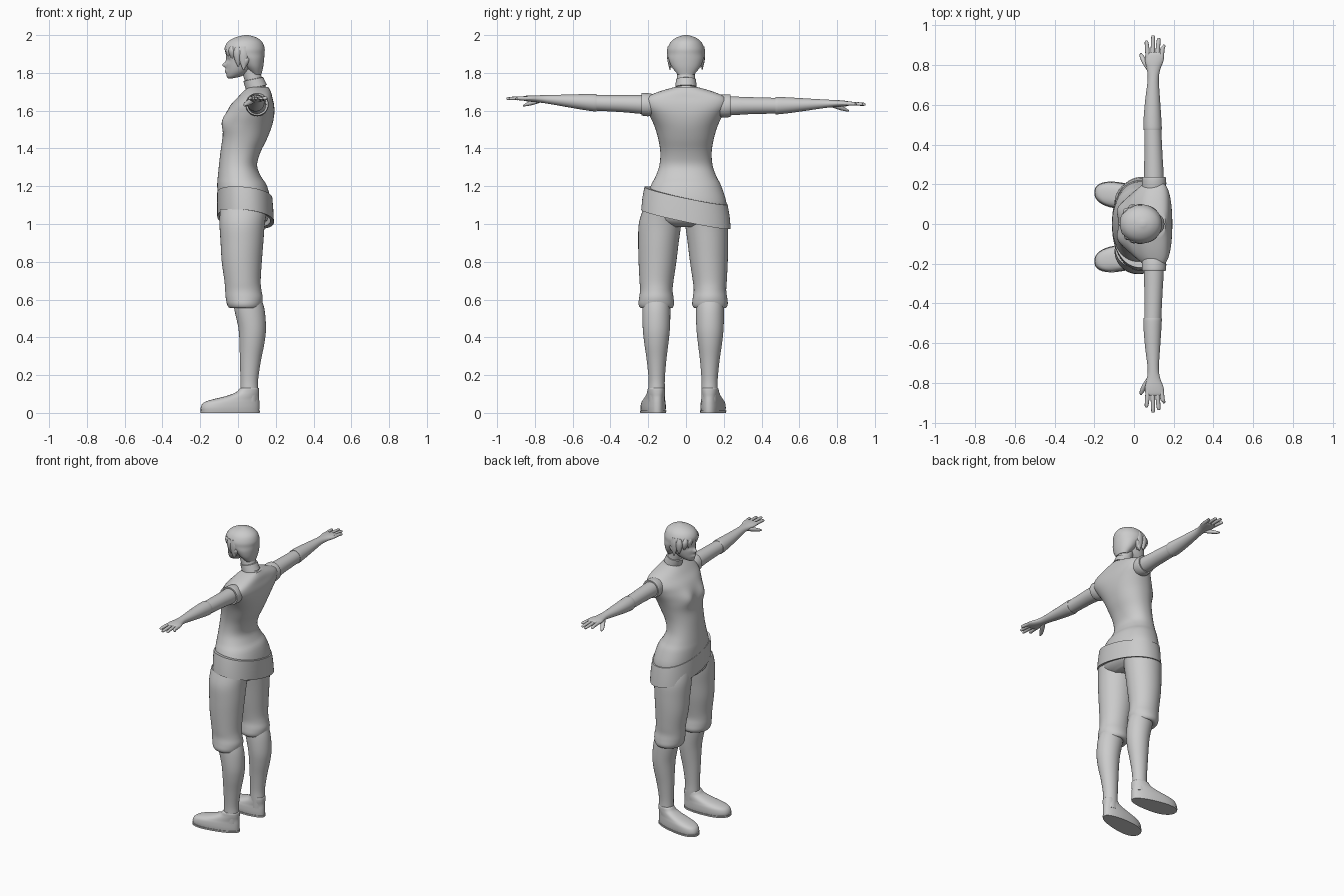
import bpy, bmesh, math
from math import exp, cos, sin, pi

mat = bpy.data.materials.new("plain_grey")
mat.diffuse_color = (0.6, 0.6, 0.6, 1)


def spline(st, sub):
    """Catmull-Rom resampling of station tuples."""
    if sub == 1:
        return st
    out = []
    for i in range(len(st) - 1):
        a, b, c, d = st[max(i - 1, 0)], st[i], st[i + 1], st[min(i + 2, len(st) - 1)]
        for k in range(sub):
            t = k / sub
            out.append(tuple(0.5 * (2 * q + (r - p) * t + (2 * p - 5 * q + 4 * r - s) * t * t
                                    + (3 * q - p - 3 * r + s) * t ** 3)
                             for p, q, r, s in zip(a, b, c, d)))
    return out + [st[-1]]


def loft(name, st, axis="z", sub=4, segs=32, power=2.0, fn=None, caps=True):
    """Skin oval rings; a station is (position, centre u, centre v, radius u, radius v)."""
    bm = bmesh.new()
    rings = []
    for p, cu, cv, ru, rv in spline(st, sub):
        ring = []
        for i in range(segs):
            a = 2 * pi * i / segs
            c, s = cos(a), sin(a)
            u = cu + ru * math.copysign(abs(c) ** (2 / power), c)
            v = cv + rv * math.copysign(abs(s) ** (2 / power), s)
            co = (u, v, p) if axis == "z" else (u, p, v)
            ring.append(bm.verts.new(fn(*co) if fn else co))
        rings.append(ring)
    for r0, r1 in zip(rings, rings[1:]):
        for i in range(segs):
            j = (i + 1) % segs
            bm.faces.new((r0[i], r0[j], r1[j], r1[i]))
    if caps:
        bm.faces.new(rings[0])
        bm.faces.new(rings[-1])
    bmesh.ops.recalc_face_normals(bm, faces=bm.faces)
    me = bpy.data.meshes.new(name)
    bm.to_mesh(me)
    bm.free()
    me.materials.append(mat)
    ob = bpy.data.objects.new(name, me)
    bpy.context.collection.objects.link(ob)
    return ob


def bump(a, b, wa, wb):
    return exp(-(a / wa) ** 2 - (b / wb) ** 2)


# torso with bust and swept-back shoulders
def torso_shape(x, y, z):
    back = 0.03 * (y / 0.22) ** 2 * min(1, max(0, (z - 1.5) / 0.1))
    front = 0.022 * bump(abs(y) - 0.075, z - 1.54, 0.045, 0.05) if x < 0.03 else 0
    return x + back - front, y, z


loft("torso", [
    (0.985, 0.03, -0.01, 0.08, 0.10), (1.02, 0.03, -0.005, 0.125, 0.19),
    (1.10, 0.035, 0, 0.14, 0.215), (1.20, 0.022, 0, 0.132, 0.187),
    (1.25, 0.008, 0, 0.115, 0.162), (1.31, 0, 0, 0.101, 0.141),
    (1.38, 0.013, 0, 0.106, 0.136), (1.45, 0.035, 0, 0.118, 0.147),
    (1.52, 0.052, 0, 0.128, 0.168), (1.58, 0.064, 0, 0.128, 0.196),
    (1.63, 0.076, 0, 0.115, 0.220), (1.67, 0.09, 0, 0.092, 0.208),
    (1.70, 0.10, 0, 0.074, 0.145), (1.725, 0.108, 0, 0.052, 0.06)],
    segs=64, power=2.2, fn=torso_shape)

# slanted hip belt
loft("belt", [
    (1.03, 0.035, 0, 0.135, 0.21), (1.025, 0.040, 0, 0.150, 0.237),
    (1.09, 0.038, 0, 0.149, 0.231), (1.15, 0.036, 0, 0.146, 0.220),
    (1.15, 0.036, 0, 0.125, 0.18)],
    sub=1, segs=64, power=2.2, caps=False,
    fn=lambda x, y, z: (x, y, z - 0.21 * y - 0.1 * (x - 0.04)))

# neck and collar band, leaning forward
loft("neck", [(1.67, 0.115, 0, 0.055, 0.062), (1.72, 0.100, 0, 0.050, 0.052),
              (1.77, 0.080, 0, 0.048, 0.048), (1.84, 0.060, 0, 0.048, 0.048)])
loft("collar", [(1.722, 0.097, 0, 0.048, 0.048), (1.724, 0.097, 0, 0.056, 0.056),
                (1.768, 0.081, 0, 0.053, 0.053), (1.770, 0.081, 0, 0.046, 0.046)],
     sub=1, fn=lambda x, y, z: (x, y, z + 0.2 * (x - 0.09)))


# head with nose, lips and eye sockets
def face_shape(x, y, z):
    if x < 0.01:
        x -= 0.020 * bump(y, z - 1.842, 0.011, 0.014)
        x -= 0.008 * bump(y, z - 1.808, 0.02, 0.009)
        x += 0.008 * bump(abs(y) - 0.033, z - 1.868, 0.017, 0.013)
    return x, y, z


loft("head", [
    (1.771, -0.040, 0, 0.012, 0.014), (1.783, -0.020, 0, 0.040, 0.034),
    (1.81, 0.002, 0, 0.064, 0.056), (1.85, 0.020, 0, 0.083, 0.073),
    (1.90, 0.032, 0, 0.094, 0.082), (1.95, 0.036, 0, 0.082, 0.074),
    (1.985, 0.04, 0, 0.04, 0.04)], sub=7, segs=72, fn=face_shape)

# short hair cap
loft("hair", [
    (1.792, 0.098, 0, 0.026, 0.044), (1.83, 0.083, 0, 0.050, 0.074),
    (1.87, 0.066, 0, 0.072, 0.091), (1.90, 0.042, 0, 0.098, 0.097),
    (1.93, 0.035, 0, 0.106, 0.097), (1.965, 0.037, 0, 0.090, 0.080),
    (1.988, 0.041, 0, 0.055, 0.049), (2.0, 0.045, 0, 0.010, 0.010)], segs=48)

# fringe locks around the forehead and temples
for i, (deg, low) in enumerate([(-88, 1.815), (-68, 1.835), (-46, 1.868), (-24, 1.872), (-3, 1.878),
                                (18, 1.872), (40, 1.862), (64, 1.835), (88, 1.815)]):
    a = math.radians(deg)
    dx, dy = -cos(a), sin(a)
    st = []
    for t, w in ((0, 0.012), (0.3, 0.024), (0.65, 0.020), (1, 0.003)):
        r = 0.091 - 0.006 * t
        st.append((1.94 + (low - 1.94) * t, 0.033 + dx * r, dy * r + 0.012 * t * cos(a),
                   w * (0.5 + 0.5 * abs(dy)), w * (0.5 + 0.5 * abs(dx))))
    loft(f"fringe_lock_{i}", st, segs=12)

for side, s in (("left", 1), ("right", -1)):
    # ear
    loft(f"{side}_ear", [(1.828, 0.035, s * 0.074, 0.006, 0.005), (1.85, 0.040, s * 0.084, 0.013, 0.010),
                         (1.872, 0.045, s * 0.088, 0.015, 0.011), (1.885, 0.045, s * 0.086, 0.006, 0.005)],
         segs=16)

    # arms: stations run outward along y
    def arm(part, st, **kw):
        loft(f"{side}_{part}", st, axis="y",
             fn=lambda x, y, z: (x, s * y, z - 0.016 * s * y), **kw)

    arm("cap_sleeve", [(0.13, 0.100, 1.630, 0.055, 0.045), (0.19, 0.101, 1.628, 0.061, 0.060),
                       (0.232, 0.101, 1.630, 0.060, 0.060), (0.235, 0.101, 1.630, 0.052, 0.052)])
    arm("upper_arm", [(0.16, 0.10, 1.63, 0.045, 0.048), (0.23, 0.10, 1.629, 0.050, 0.050),
                      (0.34, 0.098, 1.632, 0.046, 0.045), (0.50, 0.094, 1.634, 0.042, 0.041)])
    arm("forearm_glove", [(0.476, 0.094, 1.634, 0.040, 0.040), (0.478, 0.094, 1.634, 0.046, 0.046),
                          (0.54, 0.093, 1.637, 0.044, 0.042), (0.63, 0.094, 1.642, 0.037, 0.033),
                          (0.73, 0.097, 1.648, 0.028, 0.023), (0.78, 0.099, 1.650, 0.034, 0.019),
                          (0.82, 0.102, 1.651, 0.046, 0.017), (0.855, 0.105, 1.651, 0.047, 0.013),
                          (0.866, 0.105, 1.651, 0.036, 0.007)])
    # fingers and thumb
    for name, x0, x1, tip in (("index", 0.070, 0.063, 0.925), ("middle", 0.094, 0.096, 0.950),
                              ("ring", 0.117, 0.124, 0.938), ("little", 0.138, 0.150, 0.903)):
        m = 0.5 * (x0 + x1)
        arm(f"{name}_finger", [(0.835, x0, 1.651, 0.012, 0.011), (0.885, m, 1.651, 0.011, 0.010),
                               (tip - 0.008, x1, 1.649, 0.009, 0.008), (tip, x1, 1.648, 0.003, 0.003)],
            segs=12)
    arm("thumb", [(0.765, 0.085, 1.645, 0.014, 0.012), (0.805, 0.062, 1.633, 0.017, 0.014),
                  (0.84, 0.042, 1.621, 0.013, 0.010), (0.862, 0.034, 1.613, 0.004, 0.004)], segs=12)

    # legs: stance sits slightly off centre
    def leg(part, st, **kw):
        loft(f"{side}_{part}", st, fn=lambda x, y, z: (x, s * y - 0.015, z), **kw)

    leg("trouser_leg", [
        (1.08, 0.03, 0.112, 0.125, 0.100), (1.00, 0.022, 0.123, 0.120, 0.112),
        (0.90, 0.021, 0.131, 0.113, 0.107), (0.80, 0.020, 0.136, 0.106, 0.100),
        (0.70, 0.024, 0.141, 0.096, 0.090), (0.65, 0.028, 0.142, 0.096, 0.086),
        (0.61, 0.033, 0.142, 0.098, 0.091), (0.575, 0.034, 0.142, 0.092, 0.094),
        (0.555, 0.037, 0.142, 0.080, 0.082), (0.56, 0.045, 0.142, 0.06, 0.06)], segs=40)
    leg("shin", [
        (0.62, 0.045, 0.142, 0.072, 0.070), (0.55, 0.060, 0.142, 0.080, 0.074),
        (0.45, 0.075, 0.142, 0.073, 0.072), (0.37, 0.074, 0.142, 0.066, 0.064),
        (0.28, 0.066, 0.141, 0.056, 0.052), (0.18, 0.060, 0.140, 0.047, 0.043),
        (0.12, 0.060, 0.140, 0.047, 0.043), (0.06, 0.060, 0.140, 0.045, 0.042)])

    # shoes: toes turn outward, forefoot wider than heel
    def foot_shape(x, y, z):
        t = (0.1 - x) / 0.3
        w = 0.78 + 0.35 * t
        return x, s * (0.138 + 0.035 * t + y * w) - 0.015, z

    loft(f"{side}_shoe", [
        (0.008, -0.042, 0, 0.154, 0.064), (0.03, -0.042, 0, 0.155, 0.066),
        (0.055, -0.034, 0, 0.147, 0.064), (0.072, -0.010, 0, 0.122, 0.060),
        (0.088, 0.022, 0, 0.089, 0.057), (0.108, 0.050, 0, 0.062, 0.054),
        (0.130, 0.060, 0, 0.051, 0.051), (0.132, 0.060, 0, 0.040, 0.040)],
        segs=40, power=2.3, fn=foot_shape)
    loft(f"{side}_sole", [(0.0, -0.042, 0, 0.157, 0.067), (0.012, -0.042, 0, 0.158, 0.069)],
         sub=1, segs=40, power=2.3, fn=foot_shape)

# smooth shading with crisp edges
for ob in bpy.context.scene.objects:
    ob.select_set(True)
    bpy.context.view_layer.objects.active = ob
bpy.ops.object.shade_smooth_by_angle(angle=math.radians(40))
